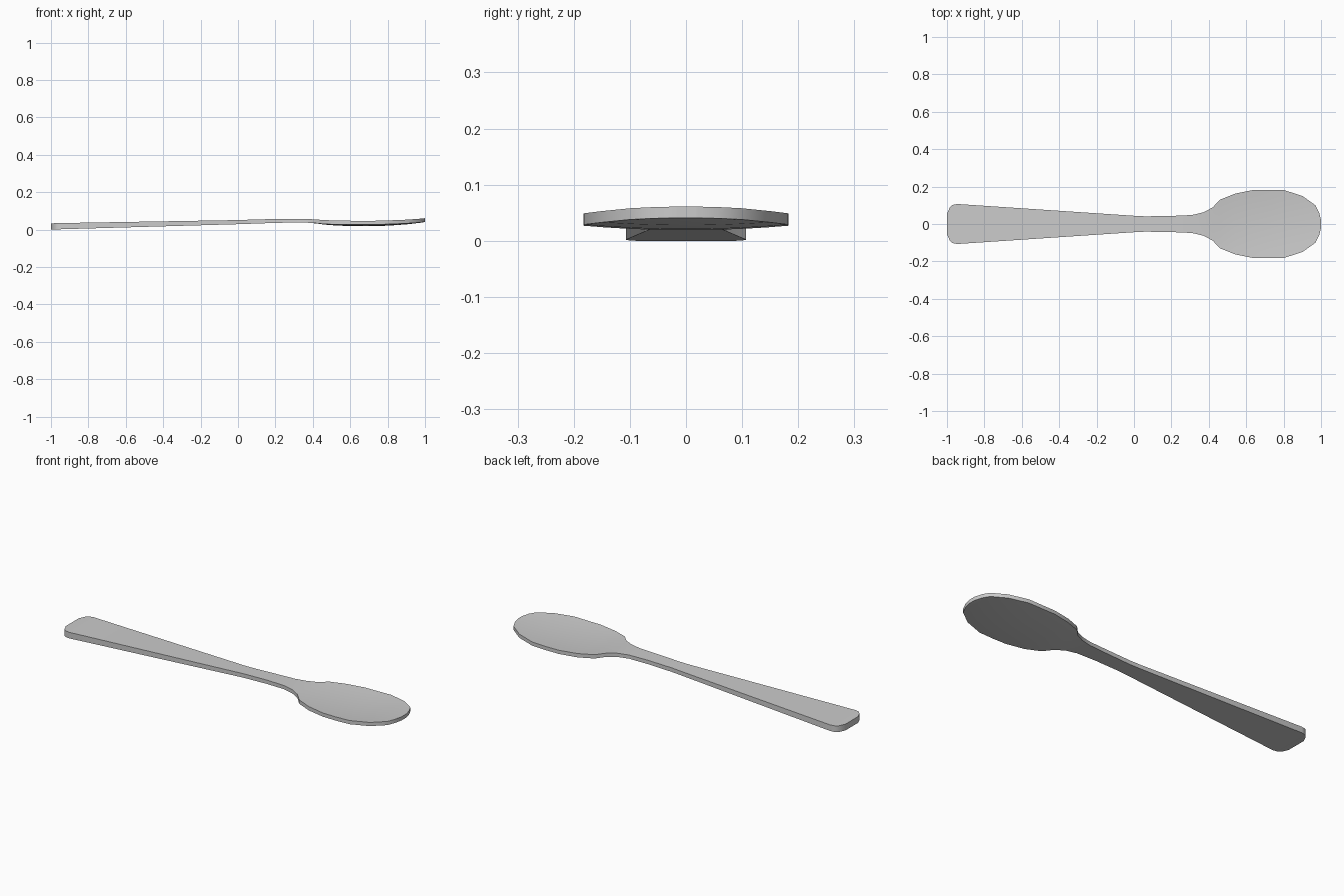
import bpy, bmesh

# Stations along the spoon: x, half width, rim bottom z, rim top z, dish depth
STATIONS = [
    (-1.00, 0.055, 0.000, 0.034, 0), (-0.985, 0.088, 0.000, 0.034, 0),
    (-0.97, 0.102, 0.001, 0.035, 0), (-0.945, 0.107, 0.002, 0.035, 0),
    (0.00, 0.044, 0.029, 0.051, 0), (0.06, 0.041, 0.031, 0.053, 0),
    (0.20, 0.043, 0.036, 0.057, 0), (0.31, 0.048, 0.038, 0.058, 0),
    (0.37, 0.062, 0.037, 0.057, 0), (0.42, 0.088, 0.034, 0.054, 0.001),
    (0.46, 0.130, 0.030, 0.051, 0.003), (0.54, 0.162, 0.027, 0.048, 0.006),
    (0.64, 0.182, 0.027, 0.047, 0.008), (0.72, 0.183, 0.027, 0.047, 0.008),
    (0.80, 0.182, 0.029, 0.049, 0.008), (0.90, 0.150, 0.033, 0.053, 0.005),
    (0.97, 0.100, 0.038, 0.058, 0.002), (0.99, 0.060, 0.040, 0.060, 0.001),
    (1.00, 0.020, 0.041, 0.061, 0),
]
N = 10  # strips across the width

bm = bmesh.new()


def sheet(level):
    """Rows of vertices across the spoon, sagging into the bowl."""
    rows = []
    for s in STATIONS:
        x, w, depth = s[0], s[1], s[4]
        row = []
        for j in range(N + 1):
            u = 2 * j / N - 1
            row.append(bm.verts.new((x, u * w, s[level] - depth * (1 - u * u))))
        rows.append(row)
    return rows


# Underside and upper surface
low, top = sheet(2), sheet(3)
for rows in (low, top):
    for a, b in zip(rows, rows[1:]):
        for j in range(N):
            bm.faces.new((a[j], b[j], b[j + 1], a[j + 1]))


# Upright rim all the way round
def outline(rows):
    return ([r[0] for r in rows] + rows[-1][1:]
            + [r[-1] for r in rows[-2::-1]] + rows[0][-2:0:-1])


lo, hi = outline(low), outline(top)
for i in range(len(lo)):
    k = (i + 1) % len(lo)
    bm.faces.new((lo[i], lo[k], hi[k], hi[i]))
bmesh.ops.recalc_face_normals(bm, faces=bm.faces[:])

mesh = bpy.data.meshes.new("spoon")
bm.to_mesh(mesh)
bm.free()
spoon = bpy.data.objects.new("spoon", mesh)
bpy.context.collection.objects.link(spoon)
bpy.context.view_layer.objects.active = spoon
spoon.select_set(True)
bpy.ops.object.shade_smooth_by_angle(angle=0.6)
